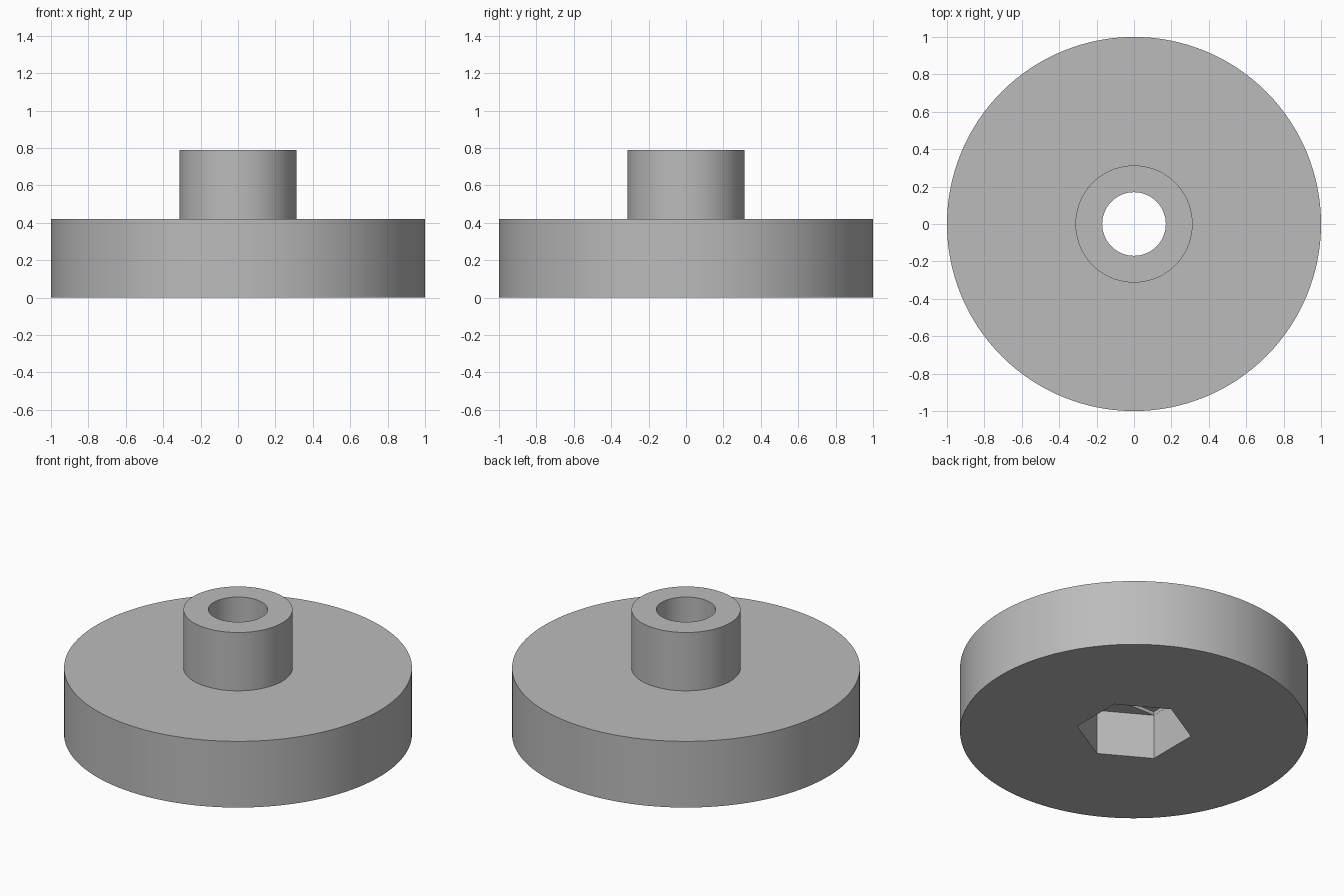
import bpy, math

if "Cube" in bpy.data.objects:
    bpy.data.objects.remove(bpy.data.objects["Cube"])

SEGMENTS = 128
PLATE_R, PLATE_H = 1.0, 0.42
BOSS_R, TOP = 0.313, 0.79
BORE_R = 0.17
HEX_R, HEX_DEPTH, SLOT_DEPTH = 0.332, 0.286, 0.309

grey = bpy.data.materials.new("plain grey")
grey.diffuse_color = (0.5, 0.5, 0.5, 1)
grey.use_nodes = True
grey.node_tree.nodes["Principled BSDF"].inputs["Base Color"].default_value = grey.diffuse_color


def lathe(name, profile, n):
    """Closed solid turned from (radius, height) pairs, capped at both ends."""
    verts = [(r * math.cos(2 * math.pi * i / n), r * math.sin(2 * math.pi * i / n), z)
             for r, z in profile for i in range(n)]
    faces = [tuple(reversed(range(n))), tuple(range(len(verts) - n, len(verts)))]
    for k in range(len(profile) - 1):
        for i in range(n):
            j = (i + 1) % n
            faces.append((k * n + i, k * n + j, (k + 1) * n + j, (k + 1) * n + i))
    mesh = bpy.data.meshes.new(name)
    mesh.from_pydata(verts, [], faces)
    mesh.materials.append(grey)
    obj = bpy.data.objects.new(name, mesh)
    bpy.context.collection.objects.link(obj)
    return obj


def cut(target, cutter):
    """Subtract a cutter and keep it hidden."""
    mod = target.modifiers.new(cutter.name, 'BOOLEAN')
    mod.operation, mod.solver, mod.object = 'DIFFERENCE', 'EXACT', cutter
    bpy.context.view_layer.objects.active = target
    bpy.ops.object.modifier_apply(modifier=mod.name)
    cutter.hide_render = True
    cutter.hide_set(True)


# Round plate with a raised boss
body = lathe("flanged_knob", [(PLATE_R, 0), (PLATE_R, PLATE_H),
                              (BOSS_R, PLATE_H), (BOSS_R, TOP)], SEGMENTS)

# Hexagonal nut pocket in the underside, flats facing left and right
pocket = lathe("nut_pocket_cutter", [(HEX_R, -0.1), (HEX_R, HEX_DEPTH)], 6)
pocket.rotation_euler.z = math.radians(30)

# Shallow slot above the pocket, as wide as the bore
bpy.ops.mesh.primitive_cube_add(size=1, location=(0, 0, SLOT_DEPTH - 0.1))
slot = bpy.context.object
slot.name = "slot_cutter"
slot.scale = (0.574, 0.33, 0.2)

# Through bore
bore = lathe("bore_cutter", [(BORE_R, 0.2), (BORE_R, TOP + 0.1)], 64)

bpy.context.view_layer.update()
for cutter in (pocket, slot, bore):
    cut(body, cutter)

# Smooth walls, sharp rims
bpy.ops.object.select_all(action='DESELECT')
body.select_set(True)
bpy.context.view_layer.objects.active = body
bpy.ops.object.shade_smooth_by_angle(angle=math.radians(30))
